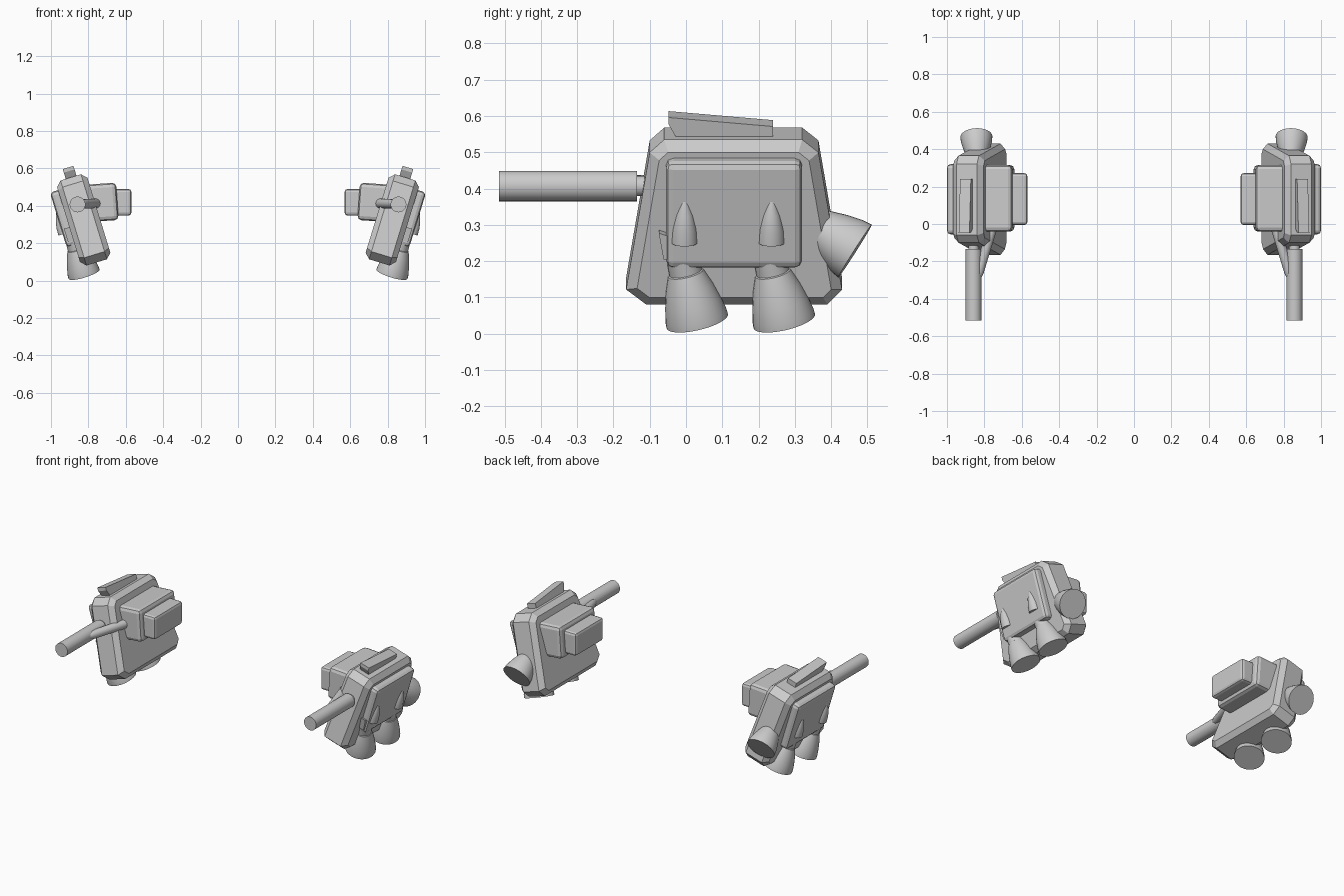
import bpy, bmesh
from math import radians, cos, sin, tau
from mathutils import Matrix, Vector

cube = bpy.data.objects.get("Cube")
if cube:
    bpy.data.objects.remove(cube, do_unlink=True)

GREY = (0.6, 0.6, 0.6, 1)
mat = bpy.data.materials.new("hull_grey")
mat.use_nodes = True
mat.diffuse_color = GREY
mat.node_tree.nodes["Principled BSDF"].inputs["Base Color"].default_value = GREY

# Each pod leans outward; parts on it share this tilted frame
POD = Matrix.Translation((0.825, 0, 0.325)) @ Matrix.Rotation(radians(17), 4, 'Y')
WORLD = Matrix.Identity(4)


def finish(name, bm, frame, smooth=False):
    """Turn a bmesh into an object mirrored to the other pod."""
    bmesh.ops.recalc_face_normals(bm, faces=bm.faces)
    bm.transform(frame)
    mesh = bpy.data.meshes.new(name)
    bm.to_mesh(mesh)
    bm.free()
    mesh.materials.append(mat)
    if smooth:
        mesh.shade_smooth()
        mesh.set_sharp_from_angle(angle=radians(35))
    ob = bpy.data.objects.new(name, mesh)
    bpy.context.collection.objects.link(ob)
    mirror = ob.modifiers.new("other_pod", 'MIRROR')
    mirror.use_mirror_merge = False


def slab(name, outline, x0, x1, bevel, frame):
    """Extrude a (y, z) outline along x and chamfer the rims."""
    bm = bmesh.new()
    base = bm.faces.new([bm.verts.new((x0, y, z)) for y, z in outline])
    out = bmesh.ops.extrude_face_region(bm, geom=[base])
    moved = [v for v in out["geom"] if isinstance(v, bmesh.types.BMVert)]
    bmesh.ops.translate(bm, verts=moved, vec=(x1 - x0, 0, 0))
    if bevel:
        rims = [e for e in bm.edges if abs(e.verts[0].co.x - e.verts[1].co.x) < 1e-5]
        bmesh.ops.bevel(bm, geom=rims, offset=bevel, segments=1, affect='EDGES')
    finish(name, bm, frame)


def box(name, lo, hi, bevel, frame):
    """Box with all edges chamfered."""
    bm = bmesh.new()
    bmesh.ops.create_cube(bm, size=1)
    lo, hi = Vector(lo), Vector(hi)
    for v in bm.verts:
        v.co = (lo + hi) / 2 + v.co * (hi - lo)
    bmesh.ops.bevel(bm, geom=bm.edges[:], offset=bevel, segments=2,
                    profile=0.5, affect='EDGES')
    finish(name, bm, frame)


def lathe(name, start, end, profile, frame, sides=32):
    """Spin (fraction, radius) pairs around the line from start to end."""
    start, end = Vector(start), Vector(end)
    turn = (end - start).to_track_quat('Z', 'Y')
    bm = bmesh.new()
    rings = []
    for t, r in profile:
        mid = start.lerp(end, t)
        rings.append([bm.verts.new(mid + turn @ Vector((r * cos(tau * i / sides),
                                                        r * sin(tau * i / sides), 0)))
                      for i in range(sides)])
    for a, b in zip(rings, rings[1:]):
        for i in range(sides):
            j = (i + 1) % sides
            bm.faces.new((a[i], a[j], b[j], b[i]))
    bm.faces.new(rings[0])
    bm.faces.new(rings[-1])
    finish(name, bm, frame, True)


# Main hull, trapezoid from the side with clipped corners
slab("pod_hull", [(-0.165, -0.195), (-0.11, -0.238), (0.39, -0.238), (0.43, -0.195),
                  (0.365, 0.2), (0.32, 0.237), (-0.06, 0.237), (-0.1, 0.2)],
     -0.085, 0.085, 0.028, POD)

# Outer armour plate and the small clip at its front corner
box("outer_plate", (0.05, -0.055, -0.115), (0.13, 0.32, 0.192), 0.02, POD)
slab("plate_clip", [(-0.062, -0.09), (-0.03, -0.09), (-0.03, -0.03), (-0.075, -0.015)],
     0.08, 0.115, 0, POD)

# Top fin, higher at the front
slab("top_fin", [(-0.048, 0.292), (0.24, 0.266), (0.24, 0.225),
                 (-0.022, 0.225), (-0.048, 0.272)], -0.032, 0.028, 0, POD)

# Stepped mount on the inner side
inner = Matrix.Translation((0.73, 0, 0.418)) @ Matrix.Rotation(radians(4), 4, 'Y')
box("inner_mount", (-0.085, -0.04, -0.1), (0.09, 0.315, 0.1), 0.022, inner)
box("mount_pad", (0.57, -0.005, 0.347), (0.69, 0.272, 0.49), 0.016, WORLD)

# Lower thrusters with their pointed housings on the plate
bell = [(0, 0.042), (0.35, 0.046), (0.36, 0.05), (0.55, 0.066),
        (0.75, 0.078), (0.92, 0.086), (1, 0.087)]
spike = [(0, 0.037), (0.3, 0.034), (0.6, 0.024), (0.85, 0.011), (1, 0.002)]
for place, y in (("front", -0.006), ("rear", 0.234)):
    lathe(place + "_lower_thruster", (0.084, y - 0.012, -0.06),
          (0.083, y + 0.037, -0.278), bell, POD)
    lathe(place + "_spike", (0.117, y + 0.002, -0.04), (0.122, y + 0.002, 0.095),
          spike, POD)

# Rear thruster, pointing back and down
lathe("back_thruster", (0.838, 0.345, 0.305), (0.843, 0.466, 0.228),
      [(0, 0.045), (0.2, 0.057), (0.5, 0.072), (0.8, 0.083), (1, 0.086)], WORLD)

# Gun barrel, its narrow root and the side strut
gun = (0.858, 0.407)
lathe("gun_barrel", (gun[0], -0.515, gun[1]), (gun[0], -0.135, gun[1]),
      [(0, 0.042), (1, 0.042)], WORLD)
lathe("gun_root", (gun[0], -0.14, gun[1]), (gun[0], 0, gun[1]),
      [(0, 0.028), (1, 0.028)], WORLD)
lathe("gun_strut", (0.835, -0.28, 0.41), (0.755, -0.01, 0.412),
      [(0, 0.02), (0.1, 0.025), (1, 0.027)], WORLD, 20)
